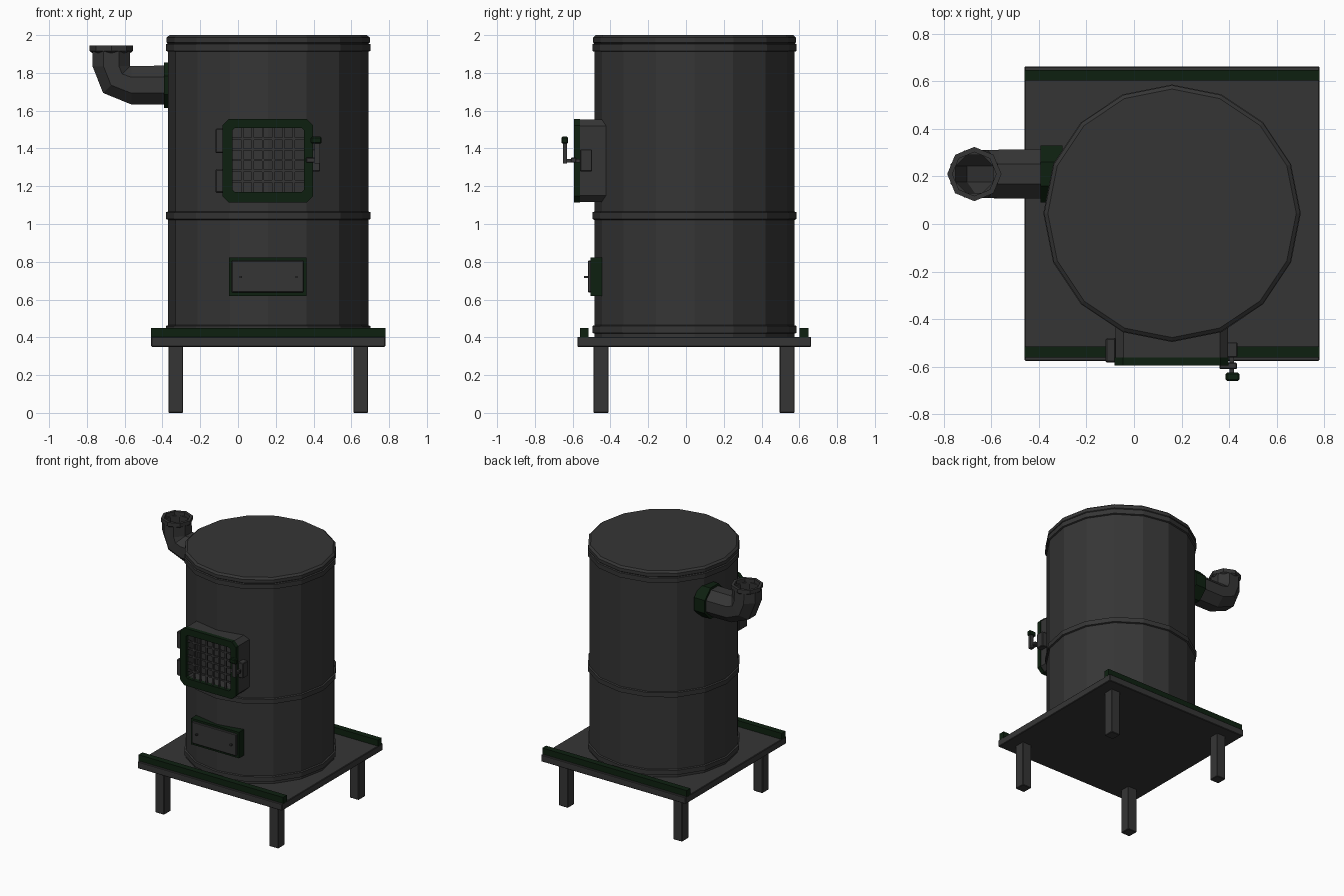
import bpy, bmesh, math
from mathutils import Vector, Matrix

if "Cube" in bpy.data.objects:
    bpy.data.objects.remove(bpy.data.objects["Cube"])

def material(name, rgb):
    m = bpy.data.materials.new(name)
    m.diffuse_color = (*rgb, 1)
    m.use_nodes = True
    m.node_tree.nodes["Principled BSDF"].inputs["Base Color"].default_value = m.diffuse_color
    return m

IRON = material("dark iron grey", (0.036, 0.036, 0.036))
GREEN = material("dark green", (0.0042, 0.0145, 0.005))
CX, CY = 0.16, 0.045   # barrel axis

def finish(name, bm, mat, normals=True):
    if normals:
        bmesh.ops.recalc_face_normals(bm, faces=bm.faces)
    me = bpy.data.meshes.new(name)
    bm.to_mesh(me)
    bm.free()
    me.materials.append(mat)
    ob = bpy.data.objects.new(name, me)
    bpy.context.collection.objects.link(ob)
    return ob

def box(name, x, y, z, mat=IRON, bevel=0.0):
    bm = bmesh.new()
    bmesh.ops.create_cube(bm, size=1)
    for v in bm.verts:
        v.co = [(a + b) / 2 + c * (b - a) for (a, b), c in zip((x, y, z), v.co)]
    if bevel:
        bmesh.ops.bevel(bm, geom=bm.edges[:], offset=bevel, segments=1, affect='EDGES')
    return finish(name, bm, mat)

def loft(name, rings, mat=IRON, cap=True, loop=False):
    """Skin a list of point rings of equal length."""
    bm = bmesh.new()
    vs = [[bm.verts.new(p) for p in r] for r in rings]
    n = len(vs[0])
    pairs = list(zip(vs, vs[1:])) + ([(vs[-1], vs[0])] if loop else [])
    for a, b in pairs:
        for i in range(n):
            j = (i + 1) % n
            bm.faces.new((a[i], a[j], b[j], b[i]))
    if cap and not loop:
        bm.faces.new(vs[0])
        bm.faces.new(vs[-1])
    return finish(name, bm, mat)

def turned(name, profile, mat=IRON, n=16, centre=(CX, CY), loop=False):
    """Revolve (radius, z) points about a vertical axis."""
    rings = [[(centre[0] + r * math.cos(2 * math.pi * i / n),
               centre[1] + r * math.sin(2 * math.pi * i / n), z) for i in range(n)]
             for r, z in profile]
    return loft(name, rings, mat, loop=loop)

# Stand: table plate, green rails, four legs
box("base_plate", (-0.46, 0.78), (-0.575, 0.662), (0.35, 0.403), bevel=0.004)
for name, y in (("front_rail", (-0.562, -0.515)), ("back_rail", (0.602, 0.648))):
    box(name, (-0.46, 0.78), y, (0.40, 0.45), GREEN)
for sx, x in (("left", -0.33), ("right", 0.65)):
    for sy, y in (("front", -0.45), ("back", 0.535)):
        box(f"{sy}_{sx}_leg", (x - 0.039, x + 0.039), (y - 0.04, y + 0.04), (0, 0.36), bevel=0.004)

# Barrel, hoops and lid
turned("barrel", [(0.53, 0.40), (0.53, 1.965)])
for name, z in (("bottom_hoop", 0.42), ("middle_hoop", 1.022), ("top_hoop", 1.912)):
    turned(name, [(0.53, z), (0.541, z + 0.004), (0.541, z + 0.04), (0.53, z + 0.044)])
turned("lid", [(0.53, 1.955), (0.538, 1.962), (0.538, 1.987), (0.522, 2.0)])

# Flue pipe: octagon swept round an elbow, hollow, with a flared rim and green collar
PY, PZ, PX = 0.21, 1.735, -0.671
path = [(-0.33, PZ, 0), (-0.565, PZ, 0), (-0.643, 1.765, 45), (PX, 1.835, 90), (PX, 1.915, 90)]

def pipe_rings(radius):
    rings = []
    for k, (x, z, ang) in enumerate(path):
        a = math.radians(ang)
        side = Vector((math.sin(a), 0, math.cos(a)))
        r = radius - 0.0015 * k
        rings.append([Vector((x, PY, z)) + side * r * math.cos(t) + Vector((0, r * math.sin(t), 0))
                      for t in [math.radians(22.5 + 45 * i) for i in range(8)]])
    return rings

loft("flue_pipe", pipe_rings(0.112) + pipe_rings(0.092)[::-1], loop=True)
turned("flue_rim", [(0.100, 1.905), (0.114, 1.915), (0.114, 1.944), (0.092, 1.944), (0.092, 1.905)],
       n=8, centre=(PX, PY), loop=True)
loft("flue_collar", [[(x, PY + 0.13 * math.cos(t), PZ + 0.13 * math.sin(t))
                      for t in [math.radians(22.5 + 45 * i) for i in range(8)]]
                     for x in (-0.392, -0.30)], GREEN)

# Fire door: hollow chamfered surround, green frame, grid of bars
def chamfered(x, z, c, y):
    (a, b), (d, e) = x, z
    return [(a + c, y, d), (b - c, y, d), (b, y, d + c), (b, y, e - c),
            (b - c, y, e), (a + c, y, e), (a, y, e - c), (a, y, d + c)]

def ring_frame(name, outer, inner, c, y0, y1, mat):
    o, i = outer, inner
    loft(name, [chamfered(*o, c, y0), chamfered(*o, c, y1),
                chamfered(*i, 0.012, y1), chamfered(*i, 0.012, y0)], mat, loop=True)

OUT, INN = ((-0.082, 0.398), (1.113, 1.557)), ((-0.03, 0.35), (1.17, 1.507))
ring_frame("fire_door_box", ((-0.078, 0.394), (1.117, 1.553)), INN, 0.033, -0.562, -0.418, IRON)
ring_frame("fire_door_frame", OUT, INN, 0.035, -0.594, -0.562, GREEN)
for i in range(6):
    x = -0.03 + 0.38 * (i + 1) / 7
    box(f"grate_upright_{i}", (x - 0.006, x + 0.006), (-0.578, -0.566), (1.165, 1.51))
for i in range(5):
    z = 1.17 + 0.337 * (i + 1) / 6
    box(f"grate_crossbar_{i}", (-0.035, 0.355), (-0.576, -0.564), (z - 0.006, z + 0.006))

# Hinges, latch and handle
for name, z in (("upper_hinge", (1.375, 1.505)), ("lower_hinge", (1.165, 1.29))):
    box(name, (-0.12, -0.075), (-0.582, -0.48), z, bevel=0.006)
box("latch_plate", (0.39, 0.435), (-0.56, -0.497), (1.278, 1.395), bevel=0.004)
box("latch_bar", (0.36, 0.432), (-0.61, -0.582), (1.325, 1.352), bevel=0.004)
box("handle_stem", (0.402, 0.42), (-0.645, -0.55), (1.325, 1.345))
box("handle_lever", (0.405, 0.433), (-0.652, -0.63), (1.32, 1.43))
box("handle_knob", (0.385, 0.443), (-0.659, -0.625), (1.425, 1.462), GREEN, bevel=0.006)

# Ash door: green frame, grey plate, two pegs
box("ash_door_frame", (-0.048, 0.362), (-0.506, -0.44), (0.62, 0.822), GREEN)
box("ash_door_plate", (-0.034, 0.348), (-0.52, -0.50), (0.637, 0.806), bevel=0.005)
for name, x in (("left_peg", 0.015), ("right_peg", 0.31)):
    box(name, (x - 0.006, x + 0.006), (-0.54, -0.515), (0.714, 0.726))
